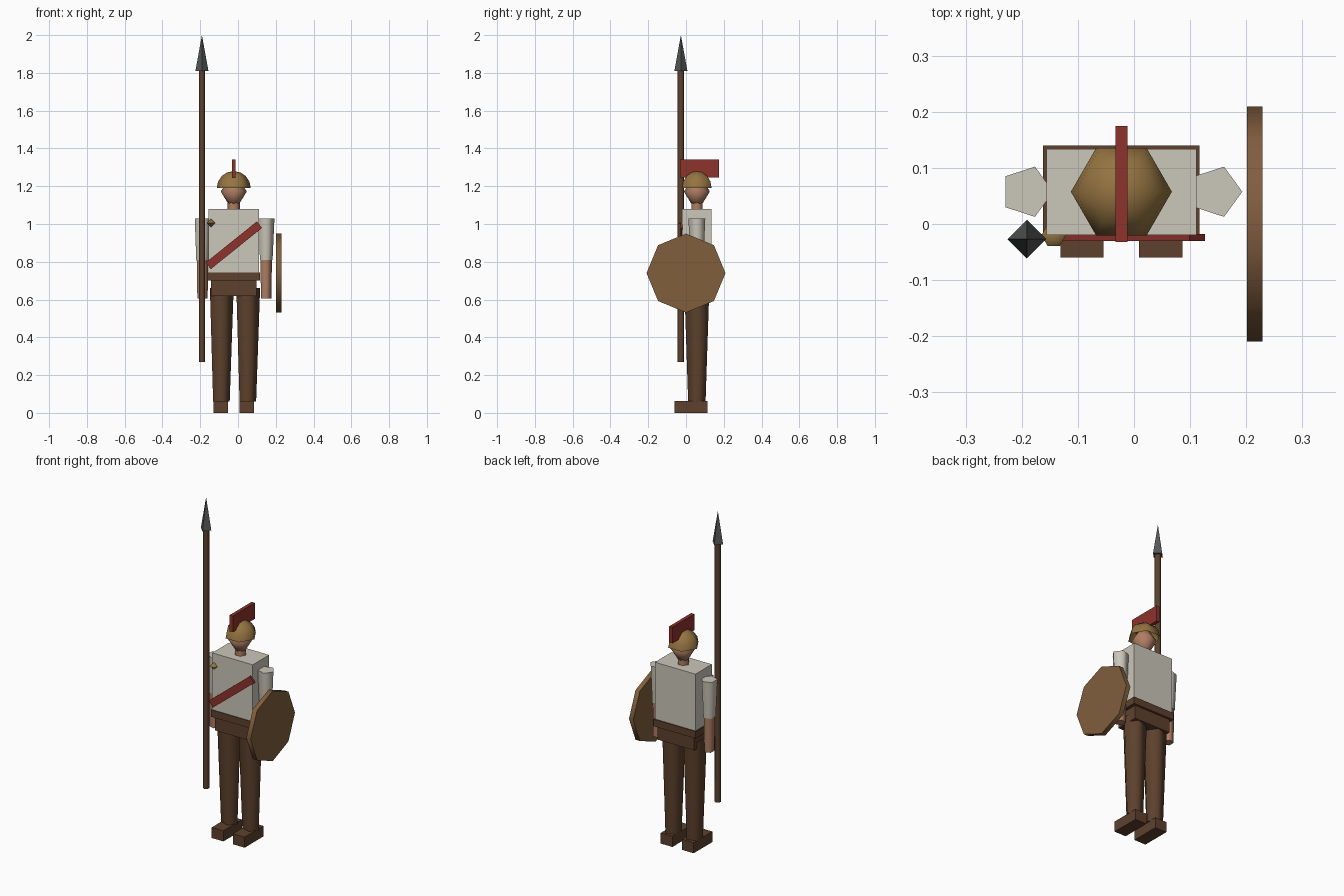
import bpy, bmesh, math
from mathutils import Matrix

if "Cube" in bpy.data.objects:
    bpy.data.objects.remove(bpy.data.objects["Cube"])


def material(name, r, g, b):
    m = bpy.data.materials.new(name)
    m.use_nodes = True
    m.diffuse_color = (r, g, b, 1)
    bsdf = next(n for n in m.node_tree.nodes if n.type == 'BSDF_PRINCIPLED')
    bsdf.inputs["Base Color"].default_value = (r, g, b, 1)
    bsdf.inputs["Roughness"].default_value = 0.8
    return m


LINEN = material("linen", 0.60, 0.57, 0.49)
BROWN = material("dark brown", 0.11, 0.053, 0.026)
SKIN = material("skin", 0.43, 0.21, 0.125)
GOLD = material("bronze", 0.30, 0.175, 0.053)
RED = material("red", 0.27, 0.033, 0.025)
WOOD = material("shield wood", 0.22, 0.112, 0.046)
IRON = material("iron", 0.09, 0.097, 0.092)

CX, CY = -0.0225, 0.0575  # body axis


def finish(name, bm, mat, smooth=0):
    bmesh.ops.recalc_face_normals(bm, faces=bm.faces)
    me = bpy.data.meshes.new(name)
    bm.to_mesh(me)
    bm.free()
    me.materials.append(mat)
    ob = bpy.data.objects.new(name, me)
    bpy.context.collection.objects.link(ob)
    if smooth:
        bpy.ops.object.select_all(action='DESELECT')
        ob.select_set(True)
        bpy.context.view_layer.objects.active = ob
        bpy.ops.object.shade_smooth_by_angle(angle=math.radians(smooth))
    return ob


def box(name, mat, x, y, z):
    """Box given by its (low, high) range on each axis."""
    bm = bmesh.new()
    bmesh.ops.create_cube(bm, size=1)
    for v in bm.verts:
        for i, (lo, hi) in enumerate((x, y, z)):
            v.co[i] = lo if v.co[i] < 0 else hi
    return finish(name, bm, mat)


def lathe(name, mat, sides, profile, x, y, turn=0, smooth=75, caps=True):
    """Stack of regular polygons from (radius, height) pairs."""
    bm = bmesh.new()
    rings = []
    for r, z in profile:
        if r == 0:
            rings.append([bm.verts.new((x, y, z))])
            continue
        angles = [turn + math.tau * i / sides for i in range(sides)]
        rings.append([bm.verts.new((x + r * math.cos(a), y + r * math.sin(a), z)) for a in angles])
    for low, high in zip(rings, rings[1:]):
        for i in range(sides):
            j = (i + 1) % sides
            if len(high) == 1:
                bm.faces.new((low[i], low[j], high[0]))
            elif len(low) == 1:
                bm.faces.new((low[0], high[j], high[i]))
            else:
                bm.faces.new((low[i], low[j], high[j], high[i]))
    if caps:
        for ring in (rings[0], rings[-1]):
            if len(ring) > 1:
                bm.faces.new(ring)
    return finish(name, bm, mat, smooth)


# Legs, boots and arms on both sides
for side, s in (("right", -1), ("left", 1)):
    lx = CX + s * 0.07
    box(side + "_boot", BROWN, (lx - 0.0385, lx + 0.0385), (-0.06, 0.115), (0, 0.063))
    lathe(side + "_leg", BROWN, 5, [(0.0485, 0.06), (0.0695, 0.66)], lx, CY)
    ax = CX + s * 0.1685
    lathe(side + "_sleeve", LINEN, 5, [(0.037, 0.81), (0.047, 1.03)], ax, CY)
    lathe(side + "_forearm", SKIN, 5, [(0.03, 0.605), (0.034, 0.812)], ax, CY)

# Body
box("hips", BROWN, (-0.143, 0.098), (-0.014, 0.127), (0.62, 0.71))
box("belt", BROWN, (-0.162, 0.117), (-0.024, 0.14), (0.70, 0.742))
box("tunic", LINEN, (-0.156, 0.111), (-0.02, 0.134), (0.74, 1.08))

# Sash lying diagonally over the chest, with a brooch
sash = box("sash", RED, (-0.174, 0.174), (-0.006, 0.006), (-0.022, 0.022))
sash.data.transform(Matrix.Translation((CX, -0.024, 0.887)) @ Matrix.Rotation(math.radians(-38.8), 4, 'Y'))
lathe("brooch", GOLD, 6, [(0, 0.984), (0.022, 1.006), (0, 1.028)], -0.143, -0.02)

# Neck, head, helmet and crest
lathe("neck", SKIN, 6, [(0.033, 1.07), (0.033, 1.115)], CX, CY)
lathe("head", SKIN, 8, [(0.025, 1.10), (0.069, 1.172), (0.025, 1.24)], CX, CY)
dome = [math.radians(a) for a in (0, 22.5, 45, 67.5)]
lathe("helmet", GOLD, 6, [(0.09 * math.cos(a), 1.19 + 0.09 * math.sin(a)) for a in dome] + [(0, 1.28)],
      CX, CY, caps=False)
box("crest", RED, (CX - 0.0105, CX + 0.0105), (-0.032, 0.175), (1.246, 1.342))

# Spear
lathe("spear_shaft", BROWN, 6, [(0.0175, 0.27), (0.0175, 1.815)], -0.191, -0.027, math.pi / 2)
lathe("spear_head", IRON, 4, [(0.0345, 1.81), (0, 2.0)], -0.191, -0.027, smooth=0)

# Shield: an upright octagonal disc facing left
shield = lathe("shield", WOOD, 8, [(0.209, -0.014), (0.209, 0.014)], 0, 0)
shield.data.transform(Matrix.Translation((0.215, 0, 0.74)) @ Matrix.Rotation(math.pi / 2, 4, 'Y'))
